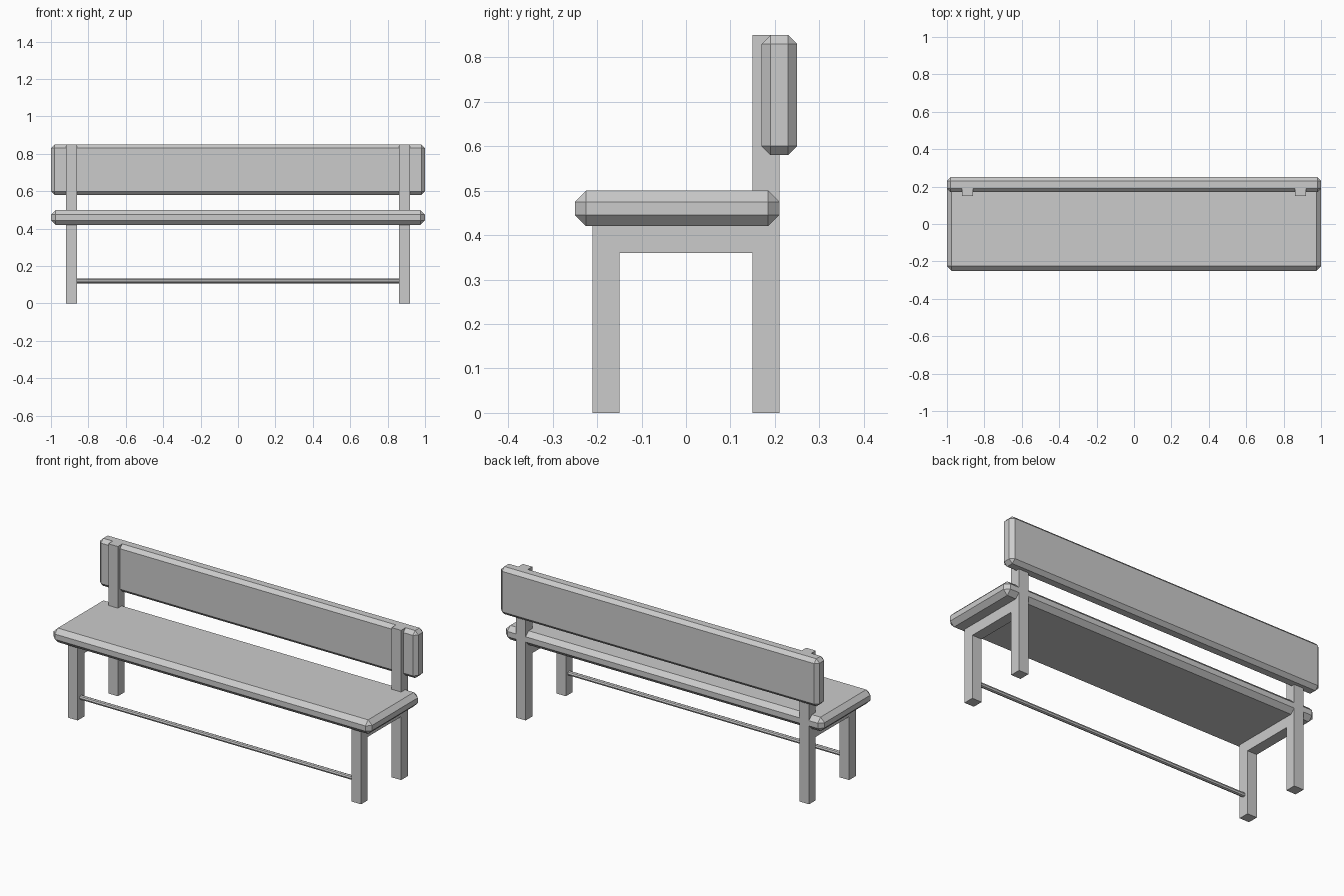
import bpy, bmesh, math

if "Cube" in bpy.data.objects:
    bpy.data.objects.remove(bpy.data.objects["Cube"])

grey = bpy.data.materials.new("plain grey")
grey.diffuse_color = (0.6, 0.6, 0.6, 1)
grey.use_nodes = True
grey.node_tree.nodes["Principled BSDF"].inputs["Base Color"].default_value = grey.diffuse_color


def finish(name, bm):
    bmesh.ops.recalc_face_normals(bm, faces=bm.faces)
    mesh = bpy.data.meshes.new(name)
    bm.to_mesh(mesh)
    bm.free()
    mesh.materials.append(grey)
    obj = bpy.data.objects.new(name, mesh)
    bpy.context.collection.objects.link(obj)
    return obj


def chamfered_board(name, lo, hi, chamfer):
    bm = bmesh.new()
    bmesh.ops.create_cube(bm, size=1)
    for v in bm.verts:
        v.co = [(a + b) / 2 + c * (b - a) for a, b, c in zip(lo, hi, v.co)]
    bmesh.ops.bevel(bm, geom=bm.edges[:], offset=chamfer, segments=1,
                    affect='EDGES', profile=0.5)
    return finish(name, bm)


# Seat plank and backrest plank
chamfered_board("seat", (-1, -0.25, 0.42), (1, 0.21, 0.50), 0.025)
chamfered_board("backrest", (-1, 0.17, 0.58), (1, 0.25, 0.85), 0.02)

# Side frames: front leg, seat rail and tall back post in one profile (y, z)
profile = [(-0.21, 0), (-0.15, 0), (-0.15, 0.36), (0.15, 0.36), (0.15, 0),
           (0.21, 0), (0.21, 0.85), (0.15, 0.85), (0.15, 0.42), (-0.21, 0.42)]
for side, x in (("left", -0.92), ("right", 0.86)):
    bm = bmesh.new()
    face = bm.faces.new([bm.verts.new((x, y, z)) for y, z in profile])
    ext = bmesh.ops.extrude_face_region(bm, geom=[face])
    bmesh.ops.translate(bm, vec=(0.06, 0, 0),
                        verts=[g for g in ext["geom"] if isinstance(g, bmesh.types.BMVert)])
    finish(side + "_frame", bm)

# Thin round stretcher between the front legs
bm = bmesh.new()
bmesh.ops.create_cone(bm, cap_ends=True, segments=8, radius1=0.0125,
                      radius2=0.0125, depth=1.74)
rod = finish("stretcher", bm)
rod.rotation_euler = (0, math.pi / 2, 0)
rod.location = (0, -0.18, 0.12)
